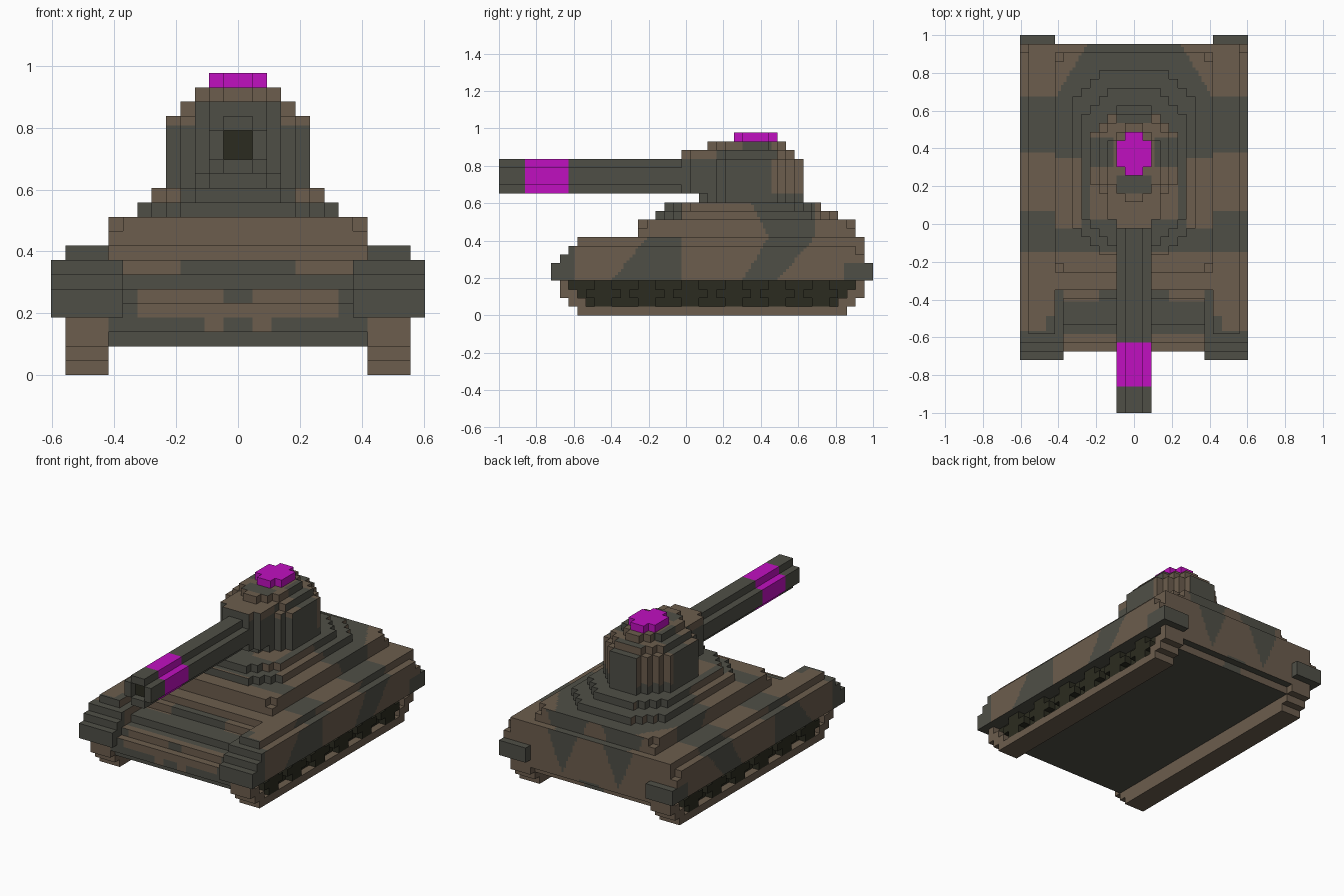
import bpy
import bmesh
from mathutils import Vector

if "Cube" in bpy.data.objects:
    bpy.data.objects.remove(bpy.data.objects["Cube"], do_unlink=True)

UNIT = 2 / 43  # edge length of one building block


def make_material(name, rgb):
    mat = bpy.data.materials.new(name)
    mat.use_nodes = True
    mat.diffuse_color = (*rgb, 1)
    mat.node_tree.nodes["Principled BSDF"].inputs["Base Color"].default_value = (*rgb, 1)
    return mat


BROWN, GREY, BLACK, MAGENTA = range(4)
MATERIALS = [
    make_material("earth_brown", (.15, .11, .075)),
    make_material("field_grey", (.078, .078, .062)),
    make_material("dark_shadow", (.024, .024, .014)),
    make_material("marker_magenta", (.53, .005, .53)),
]


def box(x0, x1, y0, y1, z0, z1):
    """Blocks of a box and of its mirror image across x."""
    half = {(x, y, z) for x in range(x0, x1) for y in range(y0, y1) for z in range(z0, z1)}
    return half | {(-1 - x, y, z) for x, y, z in half}


def slab(width, y0, y1, z0, z1, cut=0):
    """Centred slab with stair-stepped corners."""
    cells = set()
    for i in range(cut + 1):
        inset = cut - i
        cells |= box(0, width - i, y0 + inset, y1 - inset, z0, z1)
    return cells


def build(name, cells, rule, cuts=0):
    """Skin the blocks, then colour each face by rule(normal, |x|, y, z)."""
    bm = bmesh.new()
    corners = {}

    def corner(p):
        key = tuple(p)
        if key not in corners:
            corners[key] = bm.verts.new(key)
        return corners[key]

    for cell in cells:
        for axis in range(3):
            for side in (0, 1):
                near = list(cell)
                near[axis] += 2 * side - 1
                if tuple(near) in cells:
                    continue
                u, w = (axis + 1) % 3, (axis + 2) % 3
                ring = []
                for du, dw in ((0, 0), (1, 0), (1, 1), (0, 1)):
                    p = list(cell)
                    p[axis] += side
                    p[u] += du
                    p[w] += dw
                    ring.append(corner(p))
                bm.faces.new(ring if side else ring[::-1])
    if cuts:
        bmesh.ops.subdivide_edges(bm, edges=bm.edges[:], cuts=cuts, use_grid_fill=True)
    bm.normal_update()
    for f in bm.faces:
        c = f.calc_center_median()
        f.material_index = rule(f.normal, abs(c.x), c.y, c.z)
    for v in bm.verts:
        v.co = Vector((v.co.x * UNIT, v.co.y * UNIT - 1, v.co.z * UNIT))
    mesh = bpy.data.meshes.new(name)
    bm.to_mesh(mesh)
    bm.free()
    for mat in MATERIALS:
        mesh.materials.append(mat)
    obj = bpy.data.objects.new(name, mesh)
    bpy.context.collection.objects.link(obj)
    return obj


def plain(colour):
    return lambda n, a, y, z: colour


def ramp(z, z0, y0, z1, y1):
    t = min(max((z - z0) / (z1 - z0), 0), 1)
    return y0 + t * (y1 - y0)


# Camouflage: each function is true where the patch is grey
def grey_side(a, y, z):
    if y < 8.6 or (y > 39.5 and z < 6):
        return True
    if z > 11 and y < 21:
        return True
    if ramp(z, 4, 13, 9, 17) < y < 21 and z < 9:
        return True
    left = ramp(z, 4, 28, 9, 31) if z < 9 else ramp(z, 9, 31, 13, 29)
    return left < y < ramp(z, 4, 32, 9, 36.3)


def grey_top(a, y, z):
    if a > 9:
        return y < 9.5 or (y < 11 and a < 10) or 18.2 < y < 23 or 29.5 < y < 36 or y > 42
    if y < 9:
        return a > 8
    if y < 14:
        return not (12.6 < y and 4 < a < 8)
    if y < 18.3:
        return False
    if y < 21:
        return True
    if y < 29:
        return a < 6 and not (1.5 < a < 5 and 22 < y < 27)
    return a < 9.5 - max(y - 35, 0) * .6


def grey_front(a, y, z):
    if z > 12:
        return not 4 < a < 6
    if z > 11:
        return True
    if z > 8:
        return a > 9
    if a > 8:
        return True
    if z > 7:
        return a < 4
    if z > 6:
        return True
    if z > 4:
        return a > 7 or (z > 5 and a < 1)
    return not (z > 3 and 1 < a < 2.2)


def grey_back(a, y, z):
    if z > 11 or (a > 9 and z < 6):
        return True
    return abs(a - 4.2) < (z - 3.5) * .42 or (z < 3.2 and a < 1.5)


def hull_camo(n, a, y, z):
    if n.z < -.5:
        grey = True
    elif n.z > .5:
        grey = grey_top(a, y, z)
    elif n.y < -.5:
        grey = grey_front(a, y, z)
    elif n.y > .5:
        grey = grey_back(a, y, z)
    else:
        grey = grey_side(a, y, z)
    return GREY if grey else BROWN


def turret_camo(n, a, y, z):
    if n.z > .5:
        grey = (25 < y < 27 and a < 2) or (28 < y < 31.3 and a > 2.2) or (y > 33 and a < 2)
    elif z > 19:
        grey = 28 < y < 31.5
    elif n.y < -.5:
        grey = not (a > 3 and z > 17.3)
    elif z > 18:
        grey = 25 < y < 32
    elif n.y > .5:
        grey = a < 2 or z < 14.3
    else:
        grey = y < 31.5 or z < 14
    return GREY if grey else BROWN


# Lower hull with stepped nose plate
hull = slab(9, 8, 41, 2, 3) | slab(9, 7, 42, 3, 5)
for top, start in enumerate((8, 10, 13, 14), start=5):
    hull |= slab(9, start, 42, top, top + 1)
build("hull", hull, hull_camo, 2)

# Side skirts with stepped ends
skirts = box(8, 13, 6, 42, 4, 6) | box(9, 13, 42, 43, 4, 6)
skirts |= box(8, 13, 7, 42, 6, 7) | box(8, 13, 8, 41, 7, 8)
skirts |= box(8, 12, 41, 42, 7, 8) | box(9, 12, 9, 42, 8, 9)
build("side_skirts", skirts, hull_camo, 2)

# Stepped upper deck
deck = slab(9, 16, 41, 9, 10) | slab(9, 16, 41, 10, 11, 1)
deck |= slab(7, 18, 39, 11, 12, 3) | slab(6, 19, 37, 12, 13, 3)
build("upper_deck", deck, hull_camo, 2)

# Tracks, hollowed on the outside for the running gear
tracks = box(9, 12, 9, 40, 0, 1) | box(9, 12, 8, 41, 1, 2) | box(9, 12, 7, 42, 2, 4)
for level in (1, 2, 3):
    tracks -= box(10, 12, 11 - level, 38 + level, level, level + 1)
build("tracks", tracks, plain(BROWN))

# Running gear set back inside the tracks, with wheels standing proud
gear = set()
for level in (1, 2, 3):
    gear |= box(10, 11, 11 - level, 38 + level, level, level + 1)
for start in range(10, 39, 5):
    gear |= box(11, 12, start + 1, start + 3, 1, 4) | box(11, 12, start, start + 4, 2, 3)
build("running_gear", gear, plain(BLACK))

# Turret with stepped roof and gun mantlet
turret = slab(5, 23, 35, 13, 18, 3) | slab(4, 24, 34, 18, 19, 2) | slab(3, 24, 33, 19, 20, 2)
turret |= slab(3, 21, 26, 14, 19, 1)
build("turret", turret, turret_camo, 2)

# Hatch
build("roof_hatch", slab(2, 27, 32, 20, 21, 1), plain(MAGENTA))

# Gun barrel with plus-shaped section, hollow muzzle and painted band
barrel = box(0, 1, 0, 22, 14, 18) | box(1, 2, 0, 22, 15, 17)
barrel -= box(0, 1, 0, 1, 15, 17)


def barrel_paint(n, a, y, z):
    if n.y < -.5 and .5 < y < 2:
        return BLACK
    return MAGENTA if 3 < y < 8 else GREY


build("gun_barrel", barrel, barrel_paint)
